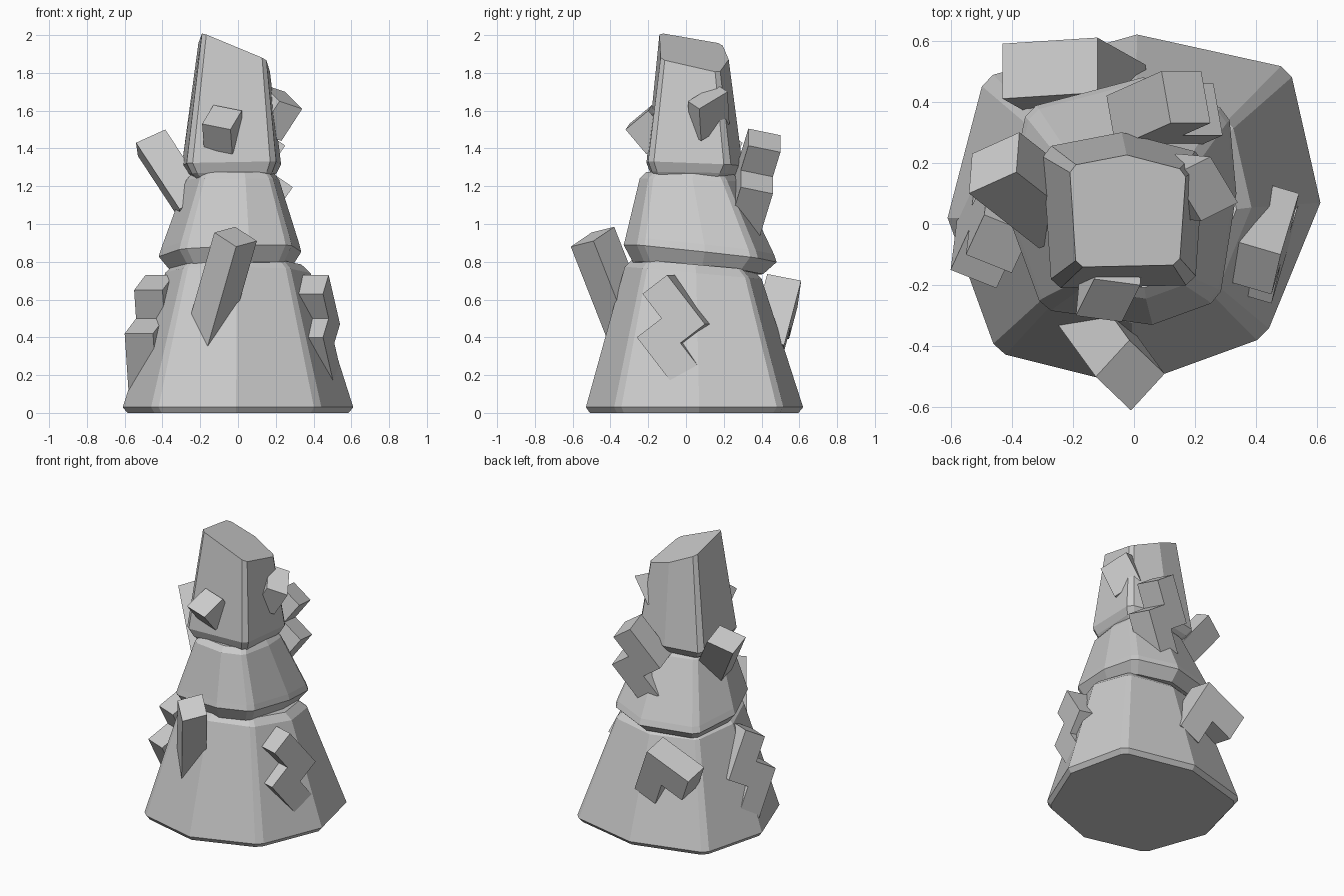
import bpy, bmesh
from mathutils import Vector

if "Cube" in bpy.data.objects:
    bpy.data.objects.remove(bpy.data.objects["Cube"])


def finish(name, bm):
    bmesh.ops.recalc_face_normals(bm, faces=bm.faces)
    me = bpy.data.meshes.new(name)
    bm.to_mesh(me)
    bm.free()
    ob = bpy.data.objects.new(name, me)
    bpy.context.collection.objects.link(ob)
    return ob


def chamfer(poly, d):
    """Cut the sharp corners of an outline, leave the shallow ones."""
    pts = [Vector(p) for p in poly]
    out = []
    for i, p in enumerate(pts):
        a = (pts[i - 1] - p).normalized()
        b = (pts[(i + 1) % len(pts)] - p).normalized()
        if a.dot(b) > -0.70:
            out += [p + a * d, p + b * d]
        else:
            out.append(p)
    return out


def tier(name, poly, rings, d=0.03):
    """Loft an outline through rings of (scale, cx, cy, z, slope_x, slope_y)."""
    pts = chamfer(poly, d)
    bm = bmesh.new()
    loops = []
    for s, cx, cy, z, kx, ky in rings:
        loop = []
        for p in pts:
            x, y = p.x * s + cx, p.y * s + cy
            loop.append(bm.verts.new((x, y, z + kx * x + ky * y)))
        loops.append(loop)
    n = len(pts)
    for lo, hi in zip(loops, loops[1:]):
        for i in range(n):
            j = (i + 1) % n
            bm.faces.new((lo[i], lo[j], hi[j], hi[i]))
    bm.faces.new(loops[0])
    bm.faces.new(loops[-1])
    return finish(name, bm)


def slab(name, shape, origin, e1, e2, w):
    """Extrude a block shape, laid out on axes e1 and e2, along w."""
    o, e1, e2, w = (Vector(v) for v in (origin, e1, e2, w))
    bm = bmesh.new()
    front = [bm.verts.new(o + e1 * a + e2 * b) for a, b in shape]
    back = [bm.verts.new(v.co + w) for v in front]
    n = len(shape)
    bm.faces.new(front)
    bm.faces.new(back)
    for i in range(n):
        j = (i + 1) % n
        bm.faces.new((front[i], front[j], back[j], back[i]))
    return finish(name, bm)


# Three stacked stone tiers
tier("base_tier",
     [(-0.45, -0.42), (-0.01, -0.53), (0.43, -0.37), (0.61, 0.07),
      (0.51, 0.51), (0.01, 0.62), (-0.49, 0.48), (-0.61, 0.02)],
     [(0.96, 0, 0, 0, 0, 0), (1, 0, 0, 0.03, 0, 0),
      (0.63, 0, 0.01, 0.745, 0, -0.09), (0.55, 0, 0.01, 0.79, 0, -0.09)])
tier("middle_tier",
     [(-0.30, -0.28), (0.06, -0.33), (0.28, -0.25), (0.335, 0.10),
      (0.31, 0.37), (0.03, 0.48), (-0.35, 0.38), (-0.42, 0.05)],
     [(0.85, 0, 0, 0.77, 0.04, -0.09), (1, 0, 0, 0.85, 0.04, -0.11),
      (0.97, 0, 0, 0.89, 0.04, -0.11), (0.65, 0, -0.03, 1.235, 0, -0.03),
      (0.57, 0, -0.02, 1.27, 0, -0.03)])
tier("top_tier",
     [(-0.27, -0.21), (0.20, -0.20), (0.23, 0.23), (-0.04, 0.30), (-0.30, 0.25)],
     [(0.72, 0, 0, 1.22, 0, 0), (0.9, 0, 0, 1.27, 0.02, -0.02),
      (1, 0, 0, 1.32, 0.02, -0.04), (0.72, 0.005, 0.01, 1.906, -0.41, -0.2)])

# Stone blocks jutting out of the tiers
BOX = [(0, 0), (1, 0), (1, 1), (0, 1)]
STEP = [(0, 0), (2, 0), (2, 1), (1, 1), (1, 2), (-1, 2), (-1, 1), (0, 1)]
ELBOW = [(0, 0), (2, 0), (2, 1), (1, 1), (1, 2), (0, 2)]

slab("front_long_block", BOX, (-0.01, -0.61, 0.88),
     (0.11, 0.12, 0.03), (-0.115, 0.11, 0.075), (-0.16, 0.22, -0.56))
slab("left_upper_block", BOX, (-0.54, 0.10, 1.43),
     (0.155, 0.07, 0.07), (0.01, 0.13, -0.07), (0.23, -0.18, -0.35))
slab("front_small_block", BOX, (-0.13, -0.18, 1.63),
     (0.15, -0.02, -0.03), (-0.06, -0.12, -0.10), (0.01, 0.11, -0.13))
slab("right_upper_block", BOX, (0.34, 0.07, 1.61),
     (-0.09, 0.15, 0.09), (-0.12, -0.06, 0.04), (-0.11, 0.01, -0.17))
slab("right_step_block", STEP, (0.54, 0.10, 0.47),
     (-0.03, -0.10, 0.13), (-0.03, -0.13, -0.10), (-0.17, 0.05, 0))
slab("left_step_block", STEP, (-0.47, 0.19, 0.43),
     (-0.01, -0.08, 0.15), (-0.06, -0.13, -0.08), (0.15, -0.06, 0))
slab("back_step_block", STEP, (-0.09, 0.42, 1.21),
     (0.09, 0.04, 0.13), (0.13, 0, -0.09), (0.03, -0.17, 0.035))
slab("back_elbow_block", ELBOW, (-0.12, 0.61, 0.70),
     (-0.155, -0.01, -0.07), (0.08, -0.045, -0.17), (0, -0.18, 0.035))
